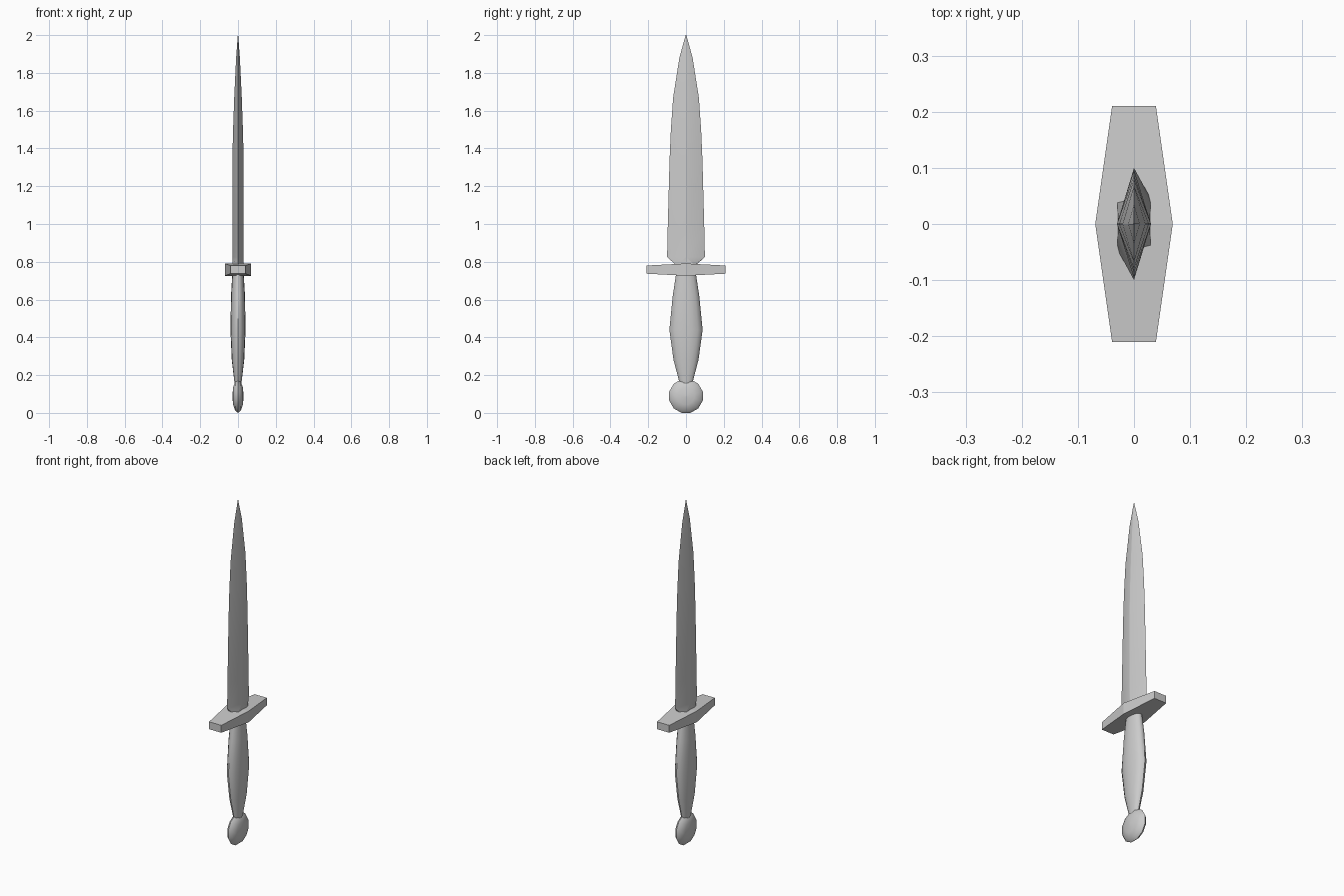
import bpy, bmesh, math

cube = bpy.data.objects.get("Cube")
if cube:
    bpy.data.objects.remove(cube, do_unlink=True)

steel = bpy.data.materials.new("plain_grey")
steel.use_nodes = True
colour = (0.6, 0.6, 0.6, 1)
steel.diffuse_color = colour
steel.node_tree.nodes["Principled BSDF"].inputs["Base Color"].default_value = colour


def finish(bm, name, angle):
    """Turn a bmesh into a named object, smooth below the given angle."""
    bmesh.ops.remove_doubles(bm, verts=bm.verts, dist=0.0001)
    bmesh.ops.recalc_face_normals(bm, faces=bm.faces)
    mesh = bpy.data.meshes.new(name)
    bm.to_mesh(mesh)
    bm.free()
    obj = bpy.data.objects.new(name, mesh)
    bpy.context.collection.objects.link(obj)
    mesh.materials.append(steel)
    bpy.ops.object.select_all(action='DESELECT')
    obj.select_set(True)
    bpy.context.view_layer.objects.active = obj
    if angle:
        bpy.ops.object.shade_smooth_by_angle(angle=math.radians(angle))
    return obj


def loft(name, sections, angle):
    """Skin a stack of closed sections and cap both ends."""
    bm = bmesh.new()
    rings = [[bm.verts.new(p) for p in s] for s in sections]
    n = len(rings[0])
    for low, high in zip(rings, rings[1:]):
        for i in range(n):
            j = (i + 1) % n
            bm.faces.new((low[i], low[j], high[j], high[i]))
    bm.faces.new(rings[0])
    bm.faces.new(rings[-1])
    return finish(bm, name, angle)


def ellipse(rx, ry, z, n=16):
    return [(rx * math.cos(2 * math.pi * i / n), ry * math.sin(2 * math.pi * i / n), z)
            for i in range(n)]


def blade_section(rx, ry, flat, z):
    """Six-sided section: two cutting edges and a ridge strip on each side."""
    return [(0, ry, z), (-rx, flat, z), (-rx, -flat, z),
            (0, -ry, z), (rx, -flat, z), (rx, flat, z)]


# Blade: broad shoulder, slow taper, point
blade = [(0.03, 0.052, 0.045, 0.782), (0.028, 0.10, 0.001, 0.825),
         (0.03, 0.097, 0.001, 0.97), (0.03, 0.087, 0.001, 1.34),
         (0.026, 0.08, 0.001, 1.5), (0.02, 0.068, 0.001, 1.67),
         (0.01, 0.035, 0.001, 1.88), (0.001, 0.002, 0.001, 2.0)]
loft("blade", [blade_section(*s) for s in blade], 20)

# Crossguard: widest and tallest in the middle
guard = []
for y, x, low, high in [(-0.21, 0.039, 0.737, 0.78), (0, 0.069, 0.726, 0.791),
                        (0.21, 0.039, 0.737, 0.78)]:
    guard.append([(-x, y, low), (x, y, low), (x, y, high), (-x, y, high)])
loft("crossguard", guard, 0)

# Grip: flattened swelling handle
grip = [(0.018, 0.033, 0.155), (0.033, 0.066, 0.28), (0.04, 0.088, 0.44),
        (0.037, 0.07, 0.62), (0.03, 0.052, 0.74)]
loft("grip", [ellipse(*s) for s in grip], 40)

# Pommel: flattened ball turned on the x axis
pommel = []
for step in range(7):
    t = math.pi * step / 6
    r = 0.092 * max(math.sin(t), 0.01)
    pommel.append([(-0.03 * math.cos(t),
                    r * math.cos(math.pi * (2 * i + 1) / 12),
                    0.089 + r * math.sin(math.pi * (2 * i + 1) / 12)) for i in range(12)])
loft("pommel", pommel, 60)
